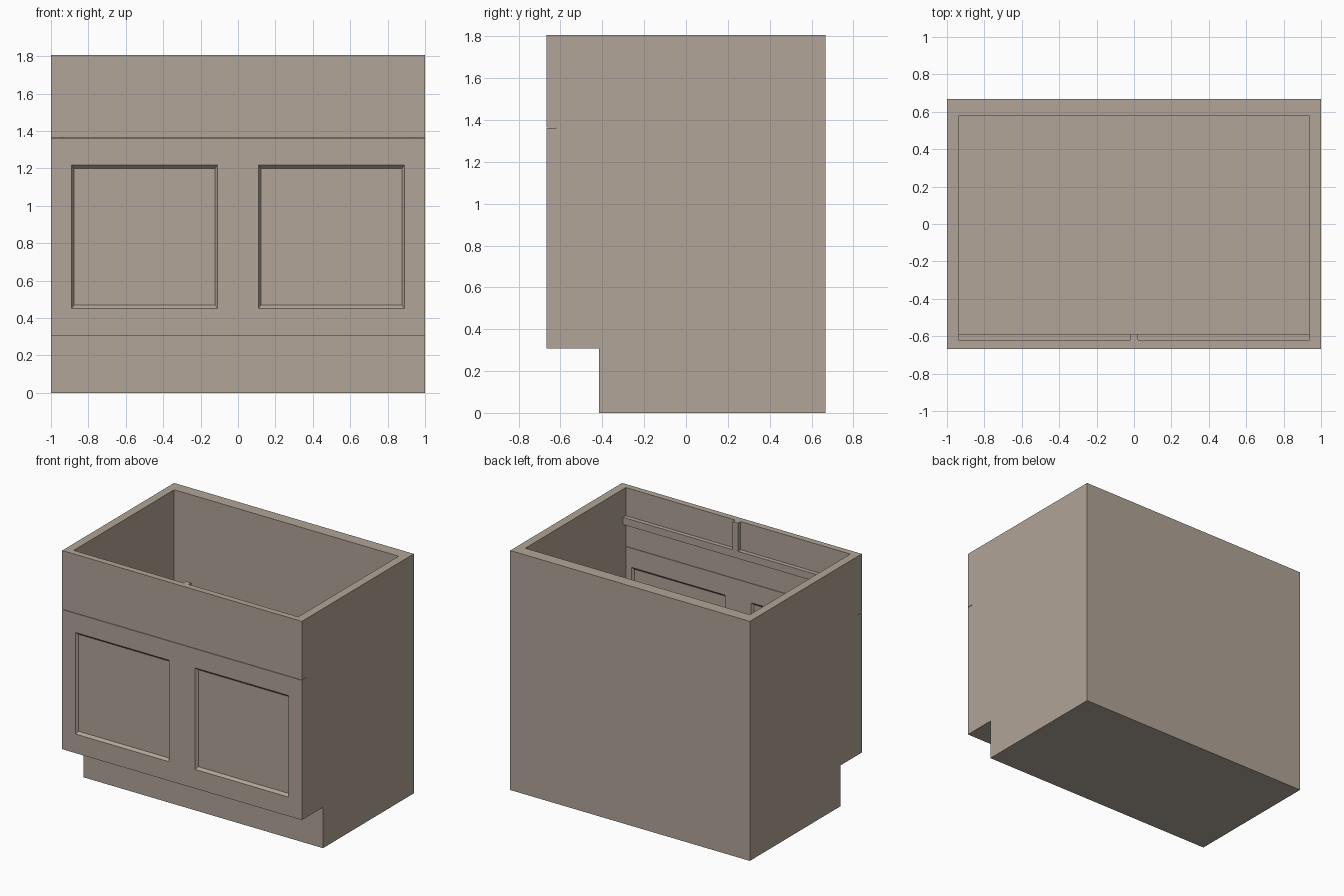
import bpy, bmesh

if "Cube" in bpy.data.objects:
    bpy.data.objects.remove(bpy.data.objects["Cube"])

W, D, TOP = 1.0, 0.667, 1.807        # half width, half depth, height
FRONT, FACE_BACK = -D, -0.62         # front and back planes of the face panels
IN_X, IN_BACK = 0.937, 0.577         # interior walls
TOE_Y, TOE_Z, FLOOR = -0.415, 0.308, 0.37
GAP_LOW, GAP_HIGH = 1.362, 1.365     # slot between doors and drawer front

# Taupe paint
paint = bpy.data.materials.new("taupe_paint")
paint.diffuse_color = (0.44, 0.373, 0.311, 1)
paint.use_nodes = True
paint.node_tree.nodes["Principled BSDF"].inputs["Base Color"].default_value = paint.diffuse_color


def finish(name, bm):
    bmesh.ops.recalc_face_normals(bm, faces=bm.faces)
    mesh = bpy.data.meshes.new(name)
    bm.to_mesh(mesh)
    bm.free()
    mesh.materials.append(paint)
    obj = bpy.data.objects.new(name, mesh)
    bpy.context.collection.objects.link(obj)
    return obj


def extrude_profile(name, points, x0, x1):
    """Extrude a (y, z) outline from x0 to x1."""
    bm = bmesh.new()
    face = bm.faces.new([bm.verts.new((x0, y, z)) for y, z in points])
    out = bmesh.ops.extrude_face_region(bm, geom=[face])
    verts = [v for v in out["geom"] if isinstance(v, bmesh.types.BMVert)]
    bmesh.ops.translate(bm, verts=verts, vec=(x1 - x0, 0, 0))
    return finish(name, bm)


def box(name, x0, x1, y0, y1, z0, z1):
    return extrude_profile(name, [(y0, z0), (y1, z0), (y1, z1), (y0, z1)], x0, x1)


def l_profile(back, top):
    """Side outline with the toe-kick notch."""
    return [(TOE_Y, 0), (back, 0), (back, top), (FACE_BACK, top),
            (FACE_BACK, TOE_Z), (TOE_Y, TOE_Z)]


# Carcass: notched sides, back and floor with toe-kick base
for side, name in ((-1, "left_side"), (1, "right_side")):
    extrude_profile(name, l_profile(D, TOP), side * IN_X, side * W)
box("back_panel", -IN_X, IN_X, IN_BACK, D, 0, TOP)
extrude_profile("floor_and_toe_kick", l_profile(IN_BACK, FLOOR), -IN_X, IN_X)

# False drawer front above the slot
box("drawer_front", -W, W, FRONT, FACE_BACK, GAP_HIGH, TOP)

# Inner rail and short centre post
box("inner_rail", -IN_X, IN_X, FACE_BACK, -0.588, 1.54, 1.595)
box("centre_post", -0.022, 0.022, FACE_BACK, -0.588, 1.595, TOP)

# Doors: rings lofted from front panel round the frame to the back panel
door = (0, W, TOE_Z, GAP_LOW)
opening = (0.109, 0.89, 0.452, 1.218)
panel = (0.122, 0.876, 0.469, 1.2)
rings = [(panel, -0.648), (opening, FRONT), (door, FRONT),
         (door, FACE_BACK), (opening, FACE_BACK), (panel, -0.638)]
bm = bmesh.new()
loops = [[bm.verts.new((x, y, z)) for x, z in ((a, c), (b, c), (b, d), (a, d))]
         for (a, b, c, d), y in rings]
bm.faces.new(loops[0])
bm.faces.new(loops[-1])
for r, (p, q) in enumerate(zip(loops, loops[1:])):
    for i in range(4):
        j = (i + 1) % 4
        if not (r == 2 and i == 3):      # leave the centre seam open for the mirror
            bm.faces.new((p[i], p[j], q[j], q[i]))
doors = finish("panel_doors", bm)
mirror = doors.modifiers.new("mirror", "MIRROR")
mirror.use_axis[0] = True
